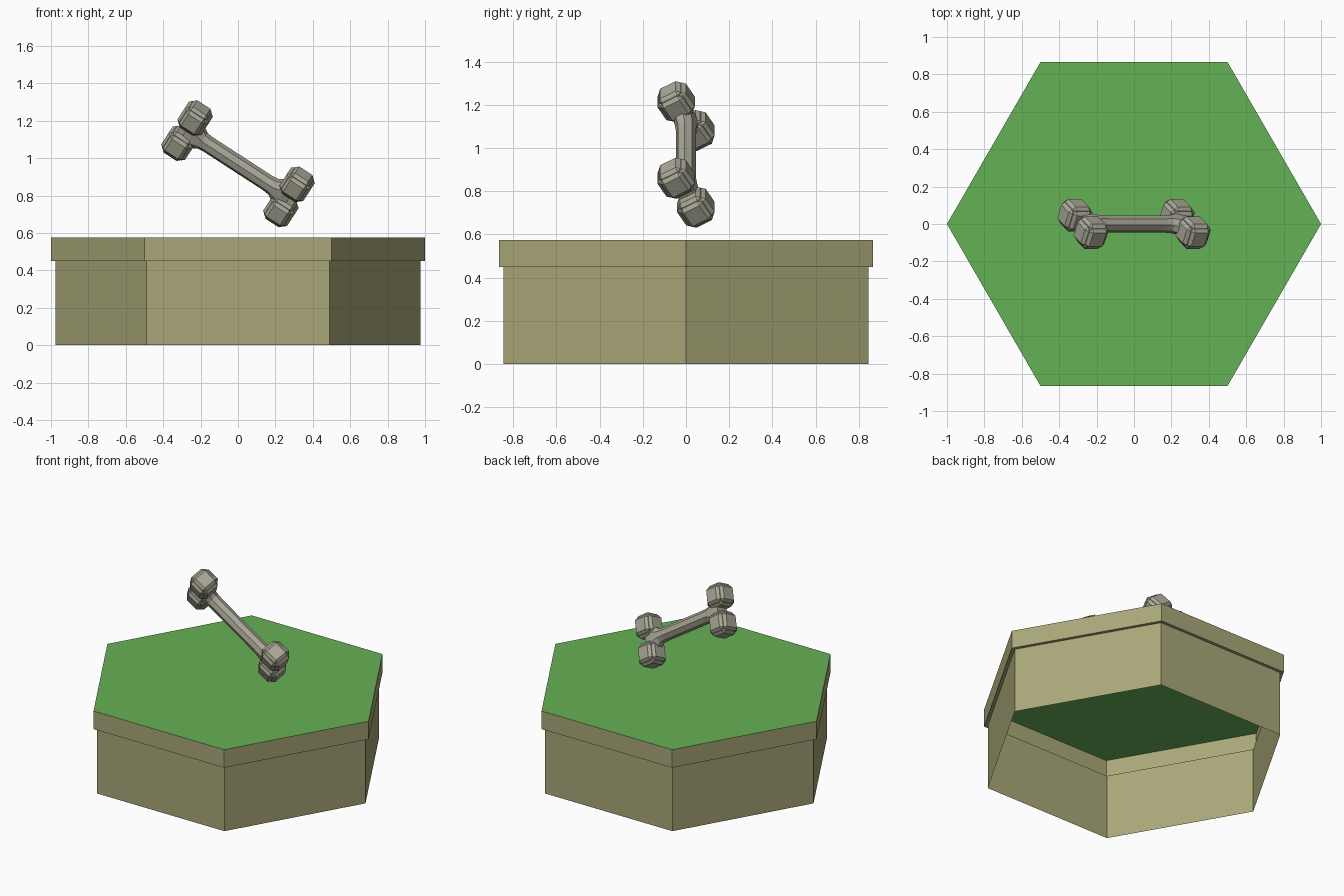
import bpy, bmesh, math
from mathutils import Matrix, Vector

if "Cube" in bpy.data.objects:
    bpy.data.objects.remove(bpy.data.objects["Cube"])


def material(name, rgb):
    m = bpy.data.materials.new(name)
    m.diffuse_color = (*rgb, 1)
    m.use_nodes = True
    m.node_tree.nodes["Principled BSDF"].inputs["Base Color"].default_value = m.diffuse_color
    return m


def finish(name, bm, *mats):
    me = bpy.data.meshes.new(name)
    bm.to_mesh(me)
    bm.free()
    for m in mats:
        me.materials.append(m)
    ob = bpy.data.objects.new(name, me)
    bpy.context.collection.objects.link(ob)
    return ob


def loft(bm, rings, cap=False):
    loops = [[bm.verts.new(p) for p in r] for r in rings]
    n = len(loops[0])
    for a, b in zip(loops, loops[1:]):
        for i in range(n):
            j = (i + 1) % n
            bm.faces.new((a[i], a[j], b[j], b[i]))
    if cap:
        bm.faces.new(loops[0][::-1])
        bm.faces.new(loops[-1])
    return loops


def hexagon(r, z):
    return [(r * math.cos(k * math.pi / 3), r * math.sin(k * math.pi / 3), z) for k in range(6)]


olive = material("earth", (0.40, 0.39, 0.19))
green = material("grass", (0.13, 0.44, 0.09))
bone_mat = material("bone", (0.40, 0.39, 0.31))

# Hexagonal tile walls with overhanging rim, open underneath
bm = bmesh.new()
loft(bm, [hexagon(.976, 0), hexagon(.976, .45), hexagon(1, .45), hexagon(1, .575)])
finish("tile_walls", bm, olive)

# Grass top
bm = bmesh.new()
bm.faces.new([bm.verts.new(p) for p in hexagon(1, .575)])
finish("grass_top", bm, green)

# Bone frame: tilted, and rolled about its own length
frame = (Matrix.Translation((0, 0, .97)) @ Matrix.Rotation(math.radians(33), 4, 'Y')
         @ Matrix.Rotation(math.radians(30), 4, 'X'))

# Shaft, flaring towards the knobs at both ends
bm = bmesh.new()
half = [(.33, .045, .10), (.29, .05, .10), (.225, .048, .05), (.19, .046, .046)]
sections = [(-u, a, b) for u, a, b in half] + half[::-1]
rings = []
for u, a, b in sections:
    rings.append([(u, a * math.cos(t), b * math.sin(t))
                  for t in (math.pi / 8 + k * math.pi / 4 for k in range(8))])
loft(bm, rings, True)
shaft = finish("bone_shaft", bm, bone_mat)
shaft.matrix_world = frame

# Knobs: three crossed, chamfered blocks each
for su, end in ((-1, "left"), (1, "right")):
    for sw, side in ((-1, "lower"), (1, "upper")):
        bm = bmesh.new()
        for axis in range(3):
            size = Vector((.115, .115, .115))
            size[axis] = .152
            part = bmesh.new()
            bmesh.ops.create_cube(part, size=1, matrix=Matrix.Diagonal((*size, 1)))
            bmesh.ops.bevel(part, geom=part.edges[:], offset=.016, segments=1, affect='EDGES')
            tmp = bpy.data.meshes.new("block")
            part.to_mesh(tmp)
            part.free()
            bm.from_mesh(tmp)
            bpy.data.meshes.remove(tmp)
        knob = finish(f"bone_knob_{end}_{side}", bm, bone_mat)
        knob.matrix_world = frame @ Matrix.Translation((su * .325, 0, sw * .092))
